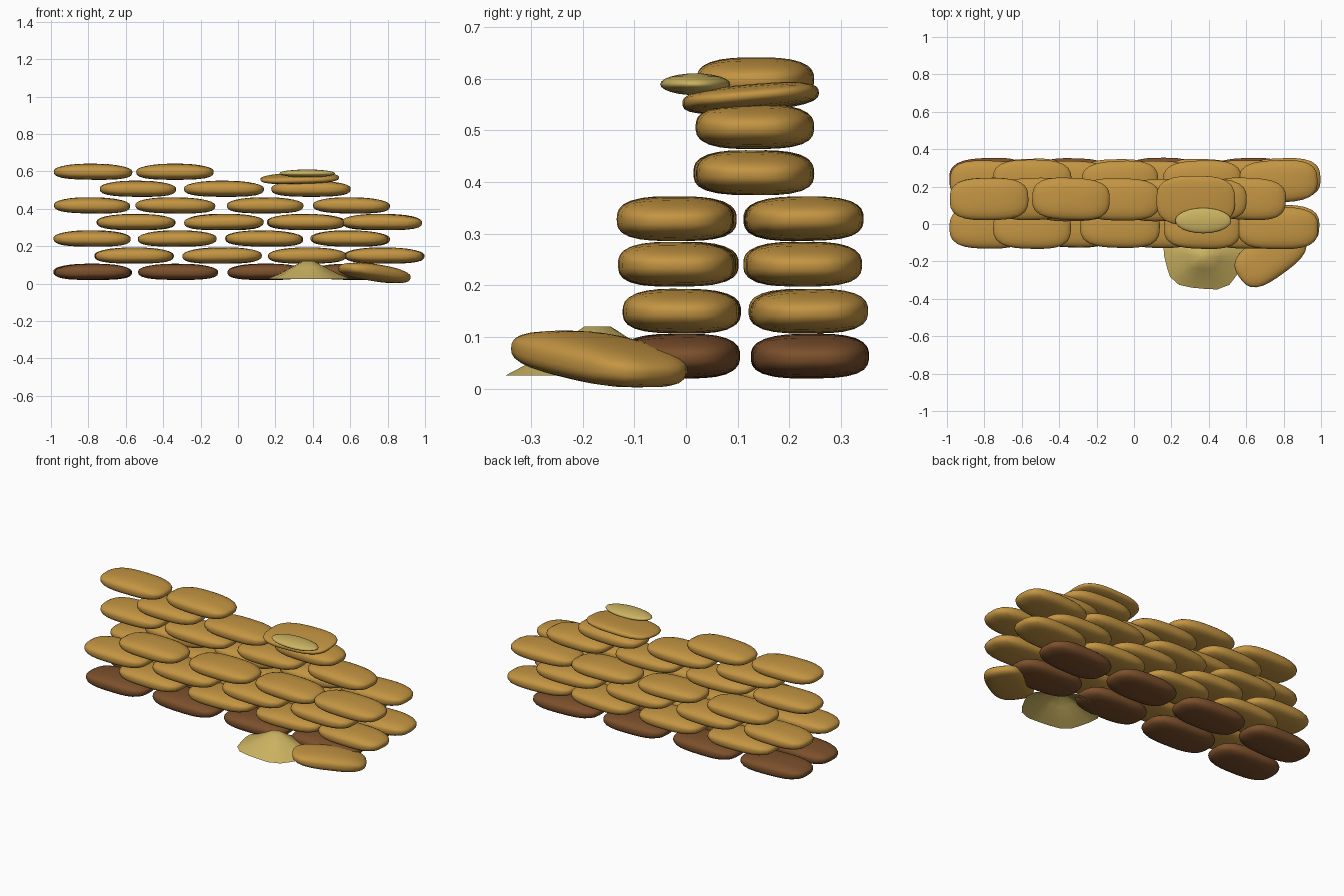
import bpy, bmesh, math, random
from mathutils import Matrix, Euler, Vector

if "Cube" in bpy.data.objects:
    bpy.data.objects.remove(bpy.data.objects["Cube"])

random.seed(4)


def material(name, rgb):
    m = bpy.data.materials.new(name)
    m.diffuse_color = (*rgb, 1)
    m.use_nodes = True
    m.node_tree.nodes["Principled BSDF"].inputs["Base Color"].default_value = m.diffuse_color
    return m


TAN = material("burlap", (0.55, 0.30, 0.055))
BROWN = material("damp_burlap", (0.20, 0.08, 0.025))
SAND = material("sand", (0.60, 0.45, 0.12))


def finish(name, bm, mat):
    bmesh.ops.recalc_face_normals(bm, faces=bm.faces)
    me = bpy.data.meshes.new(name)
    bm.to_mesh(me)
    bm.free()
    me.materials.append(mat)
    for p in me.polygons:
        p.use_smooth = True
    ob = bpy.data.objects.new(name, me)
    bpy.context.collection.objects.link(ob)
    return ob


def sandbag(name, loc, size, mat, rot=(0, 0, 0)):
    """Pillow: a cube grid projected on a superellipsoid, flatter underneath."""
    bm = bmesh.new()
    bmesh.ops.create_cube(bm, size=2)
    bmesh.ops.subdivide_edges(bm, edges=bm.edges[:], cuts=7, use_grid_fill=True)
    for v in bm.verts:
        d = Vector([math.tan(c * math.pi / 4) for c in v.co])
        e, n = 3.0, (2.7 if d.z > 0 else 3.0)
        plan = (abs(d.x) ** e + abs(d.y) ** e) ** (1 / e)
        d /= (plan ** n + abs(d.z) ** n) ** (1 / n)
        # ends slump a little lower than the crown
        if d.z > 0:
            d.z *= 1 - 0.22 * abs(d.x) ** 2.5
        v.co = Vector([d[i] * size[i] / 2 for i in range(3)])
    angles = Euler([math.radians(a) for a in rot])
    bm.transform(Matrix.Translation(loc) @ angles.to_matrix().to_4x4())
    return finish(name, bm, mat)


# Stacked courses: height, depth centres, length centres
courses = [
    (0.063, (-0.012, 0.242), (-0.777, -0.32, 0.15, 0.61), BROWN),
    (0.150, (-0.007, 0.237), (-0.555, -0.085, 0.37, 0.783), TAN),
    (0.241, (-0.015, 0.228), (-0.78, -0.325, 0.14, 0.60), TAN),
    (0.329, (-0.018, 0.228), (-0.545, -0.075, 0.365, 0.77), TAN),
    (0.418, (0.131,), (-0.78, -0.335, 0.145, 0.607), TAN),
    (0.507, (0.131,), (-0.535, -0.075, 0.39), TAN),
    (0.598, (0.137,), (-0.775, -0.337), TAN),
]
for r, (z, ys, xs, mat) in enumerate(courses):
    for side, y in zip(("front", "back"), ys):
        for c, x in enumerate(xs):
            sandbag(f"sandbag_{side}_course{r + 1}_{c + 1}",
                    (x, y + random.uniform(-0.004, 0.004), z),
                    (random.uniform(0.405, 0.43), 0.225, 0.086), mat,
                    (random.uniform(-1, 1), random.uniform(-0.7, 0.7),
                     random.uniform(-2.5, 2.5)))

# Split bag sagging on top and the sand showing from it
sandbag("split_sandbag", (0.33, 0.125, 0.563), (0.42, 0.265, 0.05), TAN, (5, -1.5, 0))
bm = bmesh.new()
bmesh.ops.create_uvsphere(bm, u_segments=24, v_segments=12, radius=1)
bm.transform(Matrix.Translation((0.37, 0.018, 0.589)) @ Matrix.Diagonal((0.15, 0.068, 0.021, 1)))
finish("exposed_sand", bm, SAND)

# Bag fallen in front of the wall
sandbag("fallen_sandbag", (0.73, -0.168, 0.059), (0.41, 0.235, 0.086), TAN, (0, 8, 36))

# Spilled sand heap: open concave mound with a wavy foot
bm = bmesh.new()
N = 20
rings = []
for s, z in ((1.0, 0.025), (0.68, 0.055), (0.40, 0.088), (0.14, 0.12)):
    ring = []
    for i in range(N):
        a = math.tau * i / N
        k = s * (1 + 0.05 * math.sin(5 * a + 0.6))
        ring.append(bm.verts.new((0.375 + 0.22 * k * math.cos(a),
                                  -0.172 + 0.182 * k * math.sin(a), z)))
    rings.append(ring)
for lo, hi in zip(rings, rings[1:]):
    for i in range(N):
        j = (i + 1) % N
        bm.faces.new((lo[i], lo[j], hi[j], hi[i]))
bm.faces.new(rings[-1])
finish("spilled_sand", bm, SAND)
